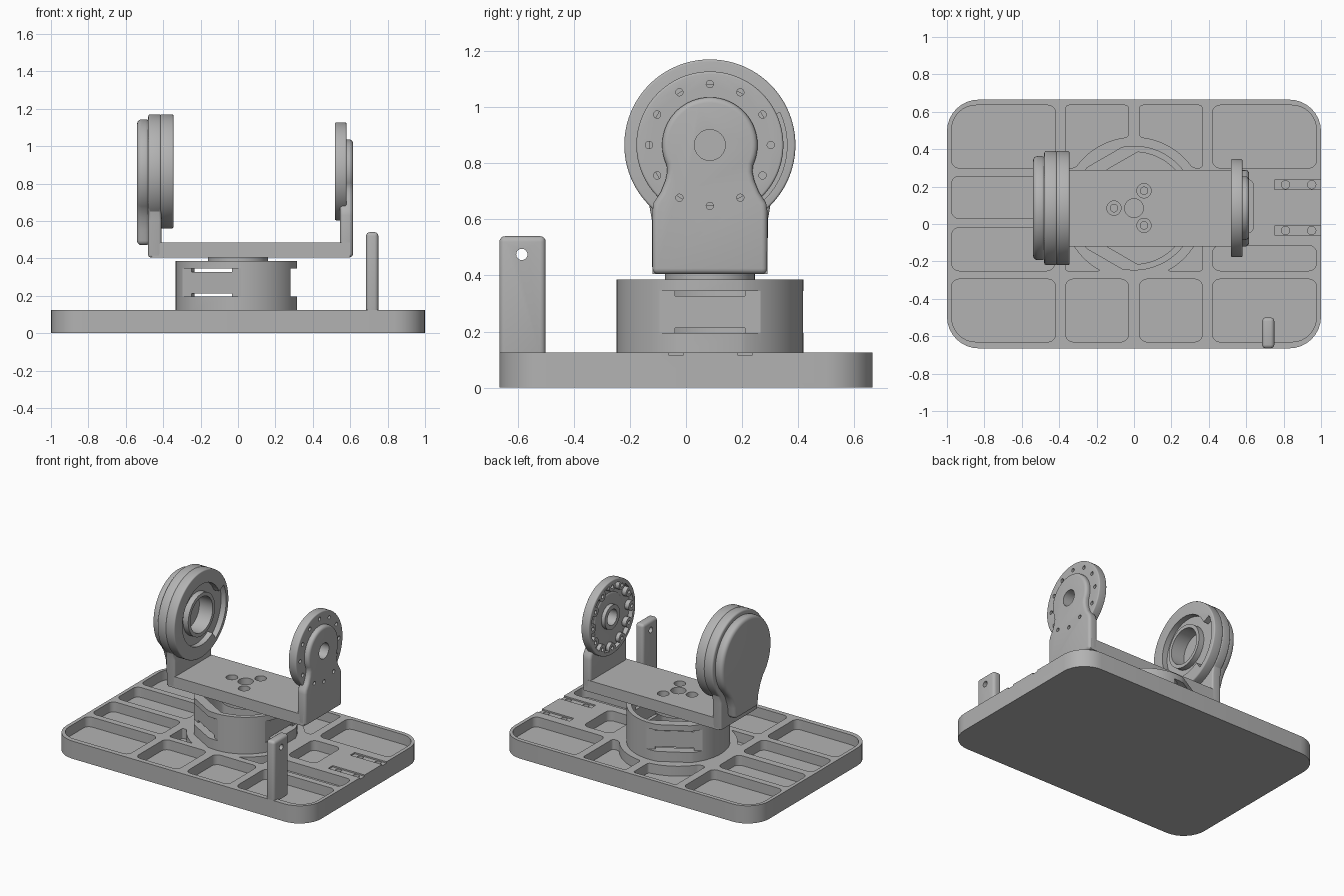
import bpy, bmesh
from math import sin, cos, pi, radians, atan2, hypot
from mathutils import Matrix

if "Cube" in bpy.data.objects:
    bpy.data.objects.remove(bpy.data.objects["Cube"])

grey = bpy.data.materials.new("grey plastic")
grey.use_nodes = True
colour = (0.45, 0.45, 0.45, 1)
grey.diffuse_color = colour
grey.node_tree.nodes["Principled BSDF"].inputs["Base Color"].default_value = colour

CY, CZ = 0.085, 0.865      # turning axis in y, tilt axis in z


def rect(x0, x1, y0, y1):
    return [(x0, y0), (x1, y0), (x1, y1), (x0, y1)]


def arc(cx, cy, r, a0=0, a1=360, n=72):
    steps = n if a1 - a0 == 360 else n + 1
    angles = [radians(a0 + (a1 - a0) * i / n) for i in range(steps)]
    return [(cx + r * cos(a), cy + r * sin(a)) for a in angles]


def keyhole(side, r, start):
    """Round head on a mirrored foot; side is (half width, z) from the bottom up."""
    right = [(CY + w, z) for w, z in side]
    left = [(CY - w, z) for w, z in reversed(side)]
    return right + arc(CY, CZ, r, start, 180 - start) + left


def prism(name, pts, lo, hi, axis="z", corner=None, rim=0):
    """Extrude an outline along an axis; corner(x, y) rounds its corners, rim softens the ends."""
    bm = bmesh.new()
    face = bm.faces.new([bm.verts.new((u, v, lo)) for u, v in pts])
    top = bmesh.ops.extrude_face_region(bm, geom=[face])["geom"]
    moved = [v for v in top if isinstance(v, bmesh.types.BMVert)]
    bmesh.ops.translate(bm, verts=moved, vec=(0, 0, hi - lo))
    bmesh.ops.recalc_face_normals(bm, faces=bm.faces)
    if corner:
        round_corners(bm, corner)
    if rim:
        sharp = [e for e in bm.edges if e.calc_face_angle(0) > 0.9]
        bmesh.ops.bevel(bm, geom=sharp, offset=rim, segments=4, profile=0.5,
                        affect="EDGES", clamp_overlap=True)
    if axis == "x":
        bm.transform(Matrix(((0, 0, 1, 0), (1, 0, 0, 0), (0, 1, 0, 0), (0, 0, 0, 1))))
    mesh = bpy.data.meshes.new(name)
    bm.to_mesh(mesh)
    bm.free()
    mesh.materials.append(grey)
    obj = bpy.data.objects.new(name, mesh)
    bpy.context.collection.objects.link(obj)
    return obj


def round_corners(bm, corner):
    groups = {}
    for e in bm.edges:
        a, b = e.verts
        if abs(a.co.z - b.co.z) > 1e-4 and e.calc_face_angle(0) > 0.5:
            groups.setdefault(corner(a.co.x, a.co.y), []).append(e)
    for radius, edges in groups.items():
        bmesh.ops.bevel(bm, geom=[e for e in edges if e.is_valid], offset=radius,
                        segments=8, profile=0.5, affect="EDGES", clamp_overlap=True)


def cut(obj, *cutters):
    for c in cutters:
        mod = obj.modifiers.new("cut", "BOOLEAN")
        mod.operation, mod.solver, mod.object = "DIFFERENCE", "EXACT", c
        bpy.context.view_layer.objects.active = obj
        bpy.ops.object.modifier_apply(modifier=mod.name)
        bpy.data.objects.remove(c)
    return obj


def hole(u, v, r, lo, hi, axis="z", n=32):
    return prism("cutter", arc(u, v, r, n=n), lo, hi, axis)


# Base plate with rounded tray pockets
H, FLOOR = 0.125, 0.055
base = prism("base_plate", rect(-1, 1, -0.665, 0.665), 0, H, corner=lambda x, y: 0.17)


def pocket(x0, x1, y0, y1, radius=0.04, ring=False):
    outline = rect(x0, x1, y0, y1)
    if ring:       # follow the circle around the turret
        r, s = 0.38, 1 if x0 > 0 else -1
        u0, u1 = sorted((abs(x0), abs(x1)))
        far, near = (y1, y0) if y0 > 0 else (y0, y1)
        d = 1 if y0 > 0 else -1
        ua = max(u0, (max(0, r * r - (far - CY) ** 2)) ** 0.5)
        ub = min(u1, (r * r - (near - CY) ** 2) ** 0.5)
        curve = []
        for i in range(17):
            u = ua + (ub - ua) * i / 16
            curve.append((s * u, CY + d * (r * r - u * u) ** 0.5))
        outline = curve + [(s * u1, near), (s * u1, far), (s * ua, far)]
        tidy = []
        for p in outline:
            if not any(hypot(p[0] - q[0], p[1] - q[1]) < 1e-3 for q in tidy):
                tidy.append(p)
        outline = tidy
    return prism("cutter", outline, FLOOR, 0.2,
                 corner=lambda x, y: 0.13 if abs(x) > 0.9 and abs(y) > 0.6 else radius)


for s in (-1, 1):
    inner, outer = sorted((s * 0.03, s * 0.365)), sorted((s * 0.42, s * 0.975))
    cut(base, pocket(*inner, 0.3, 0.635, ring=True), pocket(*inner, -0.63, -0.295),
        pocket(*outer, 0.3, 0.635), pocket(*outer, -0.63, -0.295),
        pocket(*inner, -0.25, -0.1, 0.012, ring=True))
cut(base, pocket(-0.975, -0.425, 0.03, 0.255), pocket(-0.975, -0.425, -0.25, -0.02),
    pocket(0.42, 0.975, -0.25, -0.115), pocket(0.42, 0.64, -0.05, 0.24))

# Shallow cable slots with screw holes at the edge
for y in (-0.035, 0.21):
    cut(base, prism("cutter", rect(0.75, 1.1, y - 0.025, y + 0.025), H - 0.01, 0.2))
    for x in (0.81, 0.95):
        cut(base, hole(x, y, 0.022, FLOOR, 0.2))

# Upright tab with an eyelet
cut(prism("upright_tab", rect(-0.665, -0.5, 0.1, 0.54), 0.685, 0.75, "x", rim=0.02),
    hole(-0.585, 0.475, 0.02, 0.6, 0.8, "x"))

# Turret drum: hollow, with three flat slotted windows
drum = prism("turret_drum", arc(0, CY, 0.333, n=96), 0.12, 0.385)
bore = []
for x, y in arc(0, 0, 0.3, n=180):
    a = atan2(y, x)
    off = (a + pi / 3) % (2 * pi / 3) - pi / 3
    r = min(0.3, 0.25 / cos(off))
    bore.append((r * cos(a), CY + r * sin(a)))
cut(drum, prism("cutter", bore, 0.1, 0.5))


def radial_box(angle, r0, r1, half, z0, z1):
    c, s = cos(radians(angle)), sin(radians(angle))
    pts = [(u * c - v * s, CY + u * s + v * c) for u, v in rect(r0, r1, -half, half)]
    return prism("cutter", pts, z0, z1)


for angle in (0, 120, 240):
    cut(drum, radial_box(angle, 0.315, 0.5, 0.3, 0, 0.5),
        radial_box(angle, 0.28, 0.5, 0.3, 0.195, 0.345),
        radial_box(angle, 0.2, 0.5, 0.125, 0.195, 0.213),
        radial_box(angle, 0.2, 0.5, 0.125, 0.327, 0.345))
prism("turret_hub", arc(0, CY, 0.16), 0.36, 0.41)

# Cradle floor with centre hole and three counterbored screws
floor = prism("cradle_floor", rect(-0.46, 0.6, CY - 0.205, CY + 0.205), 0.405, 0.485)
cut(floor, hole(0, CY, 0.05, 0.43, 0.6))
for x, y in arc(0, CY, 0.107, 60, 300, 2):
    cut(floor, hole(x, y, 0.038, 0.45, 0.6), hole(x, y, 0.02, 0.42, 0.6))

# Right-hand end: arm and bolt-ring disc
foot = [(0.205, 0.405), (0.205, 0.63), (0.2, 0.66), (0.175, 0.697), (0.158, 0.74), (0.152, 0.77)]
arm = prism("idler_arm", keyhole(foot, 0.17, -25), 0.545, 0.615, "x", rim=0.02)
disc = prism("idler_disc", arc(CY, CZ, 0.262, n=96), 0.518, 0.58, "x", rim=0.008)
recess = cut(prism("cutter", arc(CY, CZ, 0.235), 0.4, 0.55, "x"),
             hole(CY, CZ, 0.085, 0.3, 0.7, "x"))
bolts = arc(CY, CZ, 0.217, n=12)
for y, z in bolts:
    cut(recess, hole(y, z, 0.034, 0.3, 0.7, "x"))
cut(disc, recess)
for part in (disc, arm):
    for y, z in bolts:
        cut(part, hole(y, z, 0.013, 0.4, 0.7, "x", 16))
    cut(part, hole(CY, CZ, 0.055, 0.4, 0.7, "x"))

# Left-hand end: drive arm, stepped drive ring and rear cover
drive_arm = prism("drive_arm", keyhole([(0.205, 0.405), (0.207, 0.6)], 0.305, -45),
                  -0.48, -0.41, "x", rim=0.012)
cut(drive_arm, hole(CY, CZ, 0.125, -0.45, 0, "x", 64))
ring = prism("drive_ring", arc(CY, CZ, 0.305, n=96), -0.415, -0.345, "x", rim=0.008)
step = cut(hole(CY, CZ, 0.215, -0.385, 0, "x", 72), hole(CY, CZ, 0.15, -0.5, 0.1, "x", 64))
sector = prism("cutter", arc(CY, CZ, 0.275, -55, 25) + arc(CY, CZ, 0.2, -55, 25)[::-1],
               -0.385, 0, "x")
cut(ring, step, sector, hole(CY, CZ, 0.125, -0.6, 0, "x", 64))
prism("drive_cover", keyhole([(0.13, 0.47), (0.14, 0.55), (0.165, 0.62)], 0.278, -46),
      -0.54, -0.47, "x", rim=0.025)

# Smooth curved faces, keep edges crisp
bpy.ops.object.select_all(action="DESELECT")
for obj in bpy.context.collection.objects:
    if obj.type == "MESH" and grey.name in obj.data.materials:
        obj.select_set(True)
        bpy.context.view_layer.objects.active = obj
bpy.ops.object.shade_smooth_by_angle(angle=radians(30))
